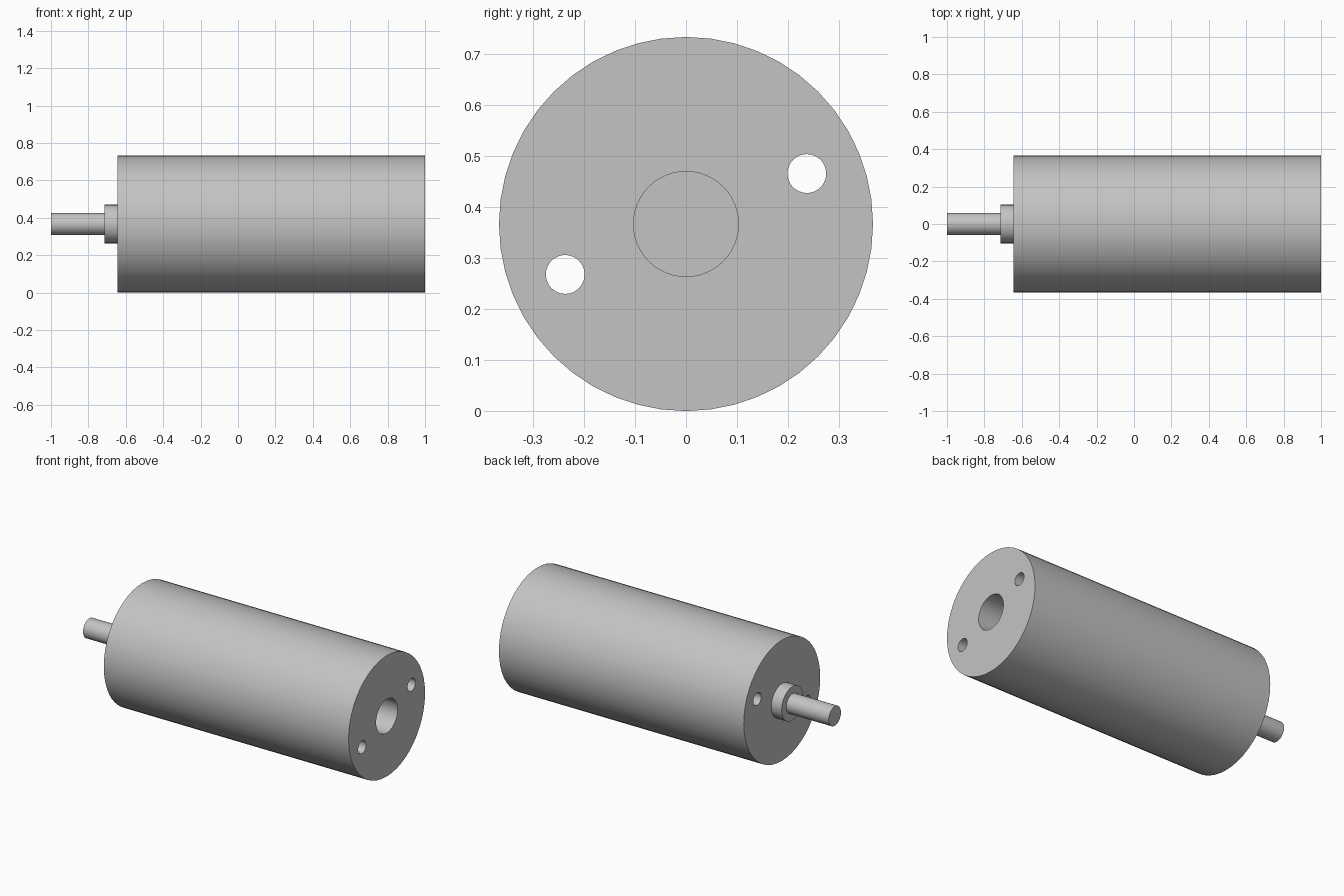
import bpy
import math

default = bpy.data.objects.get("Cube")
if default:
    bpy.data.objects.remove(default, do_unlink=True)

AXIS_Z = 0.367
BODY_START, BODY_END = -0.645, 1.0

metal = bpy.data.materials.new("light grey metal")
metal.use_nodes = True
GREY = (0.55, 0.55, 0.55, 1.0)
metal.diffuse_color = GREY
metal.node_tree.nodes["Principled BSDF"].inputs["Base Color"].default_value = GREY


def rod(name, x0, x1, radius, y=0.0, z=AXIS_Z, sides=48):
    """Cylinder lying along x from x0 to x1."""
    bpy.ops.mesh.primitive_cylinder_add(
        vertices=sides, radius=radius, depth=x1 - x0,
        location=((x0 + x1) / 2, y, z), rotation=(0, math.pi / 2, 0))
    obj = bpy.context.object
    obj.name = name
    obj.data.materials.append(metal)
    return obj


def smooth(obj):
    bpy.ops.object.select_all(action='DESELECT')
    obj.select_set(True)
    bpy.context.view_layer.objects.active = obj
    bpy.ops.object.shade_smooth_by_angle(angle=math.radians(30))


def drill(obj, x0, x1, radius, y=0.0, z=AXIS_Z):
    """Cut a round hole along x and discard the cutter."""
    cutter = rod("hole_cutter", x0, x1, radius, y, z)
    cutter.hide_render = True
    mod = obj.modifiers.new("hole", 'BOOLEAN')
    mod.operation = 'DIFFERENCE'
    mod.solver = 'EXACT'
    mod.object = cutter
    bpy.context.view_layer.objects.active = obj
    bpy.ops.object.modifier_apply(modifier=mod.name)
    bpy.data.objects.remove(cutter, do_unlink=True)


# Main body with a central bore and two small through holes
body = rod("body", BODY_START, BODY_END, AXIS_Z)
drill(body, BODY_START - 0.1, BODY_END + 0.1, 0.103)
for side in (1, -1):
    drill(body, BODY_START - 0.1, BODY_END + 0.1, 0.038,
          side * 0.237, AXIS_Z + side * 0.099)

# Collar closes the bore, and the shaft projects from it
collar = rod("collar", -0.715, BODY_START, 0.103)
shaft = rod("shaft", -1.0, -0.715, 0.059)

for part in (body, collar, shaft):
    smooth(part)
